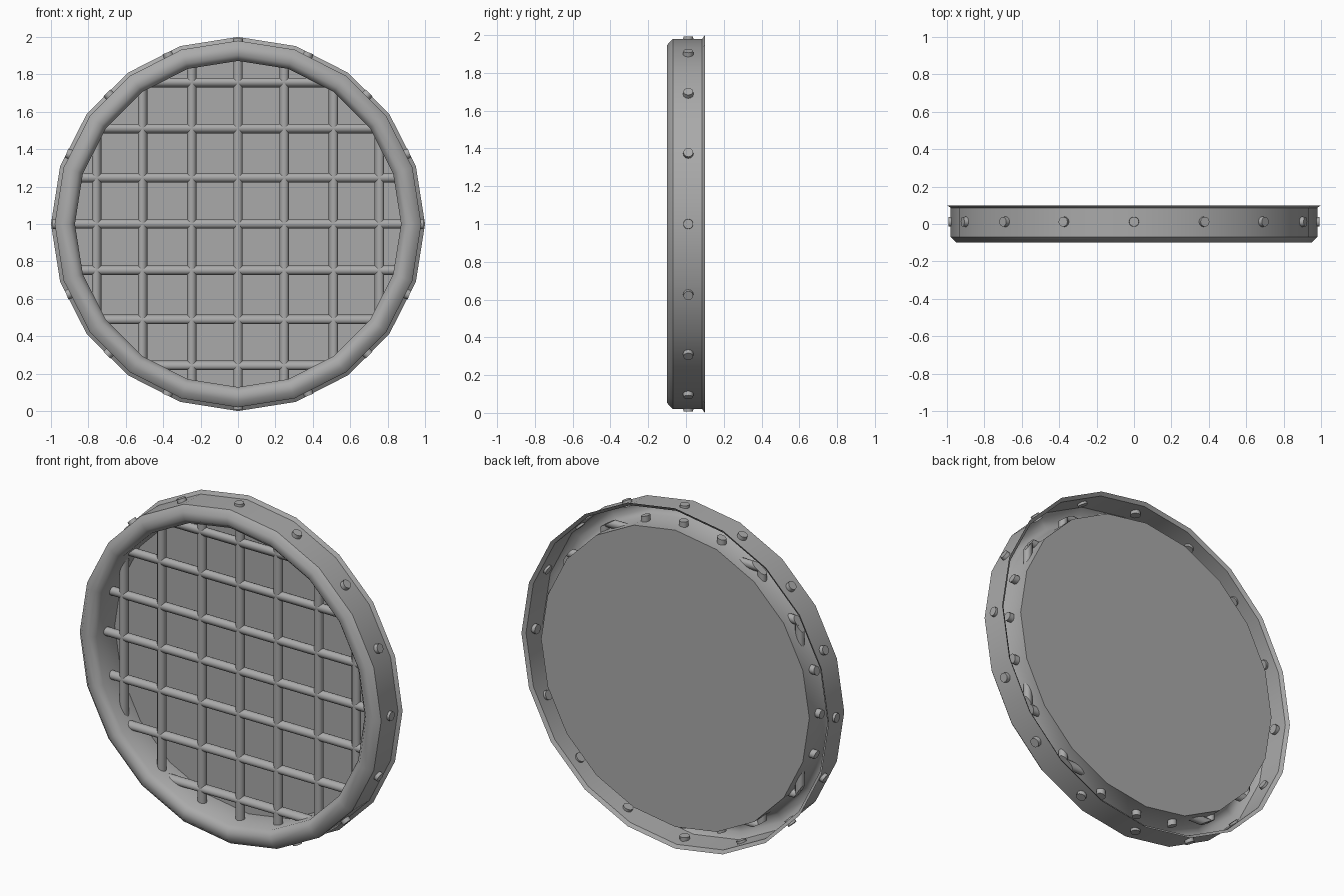
import bpy, bmesh
from math import pi, cos, sin, sqrt, radians
from mathutils import Matrix, Vector

cube = bpy.data.objects.get("Cube")
if cube:
    bpy.data.objects.remove(cube)

SIDES = 20
CENTRE = Vector((0, 0, 1))

grey = bpy.data.materials.new("metal_grey")
grey.use_nodes = True
colour = (0.4, 0.4, 0.4, 1)
grey.diffuse_color = colour
grey.node_tree.nodes["Principled BSDF"].inputs["Base Color"].default_value = colour


def finish(bm, name, angle):
    """Turn a bmesh into a shaded object centred on the hoop."""
    bmesh.ops.recalc_face_normals(bm, faces=bm.faces)
    mesh = bpy.data.meshes.new(name)
    bm.to_mesh(mesh)
    bm.free()
    mesh.materials.append(grey)
    obj = bpy.data.objects.new(name, mesh)
    obj.location = CENTRE
    bpy.context.collection.objects.link(obj)
    bpy.ops.object.select_all(action="DESELECT")
    obj.select_set(True)
    bpy.context.view_layer.objects.active = obj
    bpy.ops.object.shade_smooth_by_angle(angle=radians(angle))


def lathe(name, profile, angle, cap=False):
    """Sweep an open (radius, y) profile around the y axis."""
    bm = bmesh.new()
    rings = []
    for i in range(SIDES):
        a = 2 * pi * i / SIDES
        rings.append([bm.verts.new((r * cos(a), y, r * sin(a))) for r, y in profile])
    for i in range(SIDES):
        here, there = rings[i], rings[(i + 1) % SIDES]
        for j in range(len(profile) - 1):
            bm.faces.new((here[j], here[j + 1], there[j + 1], there[j]))
    if cap:
        bm.faces.new([ring[-1] for ring in rings])
    finish(bm, name, angle)


# Outer wall with a flared back edge
lathe("outer_wall", [(0.98, -0.07), (0.98, 0.086), (1.0, 0.1)], 30)

# Rolled front lip running into a closed pan behind the grille
lathe("lip_and_pan", [(0.98, -0.07), (0.948, -0.1), (0.902, -0.1),
                      (0.872, -0.068), (0.872, 0.1)], 50, cap=True)


# Grille bars, trimmed to a circle so their ends just pierce the pan
def bar(name, offset, horizontal):
    bm = bmesh.new()
    bmesh.ops.create_cone(bm, cap_ends=True, segments=12, radius1=0.025,
                          radius2=0.025, depth=2)
    for v in bm.verts:
        v.co += Vector((offset, 0.021, 0))
        v.co.z *= sqrt(0.9 ** 2 - v.co.x ** 2)
    if horizontal:
        bmesh.ops.rotate(bm, verts=bm.verts, matrix=Matrix.Rotation(-pi / 2, 3, "Y"))
    finish(bm, name, 35)


steps = (0.247, 0.51, 0.755)
for i, offset in enumerate([-s for s in reversed(steps)] + [0] + list(steps)):
    bar(f"vertical_bar_{i + 1}", offset, False)
    bar(f"horizontal_bar_{i + 1}", offset, True)

# Rivets through the outer wall
for i in range(16):
    bm = bmesh.new()
    bmesh.ops.create_cone(bm, cap_ends=True, segments=12, radius1=0.028, radius2=0.026,
                          depth=0.036, matrix=Matrix.Translation((0, 0.012, 0.974)))
    bmesh.ops.rotate(bm, verts=bm.verts, matrix=Matrix.Rotation(2 * pi * i / 16, 3, "Y"))
    finish(bm, f"rivet_{i + 1}", 35)
